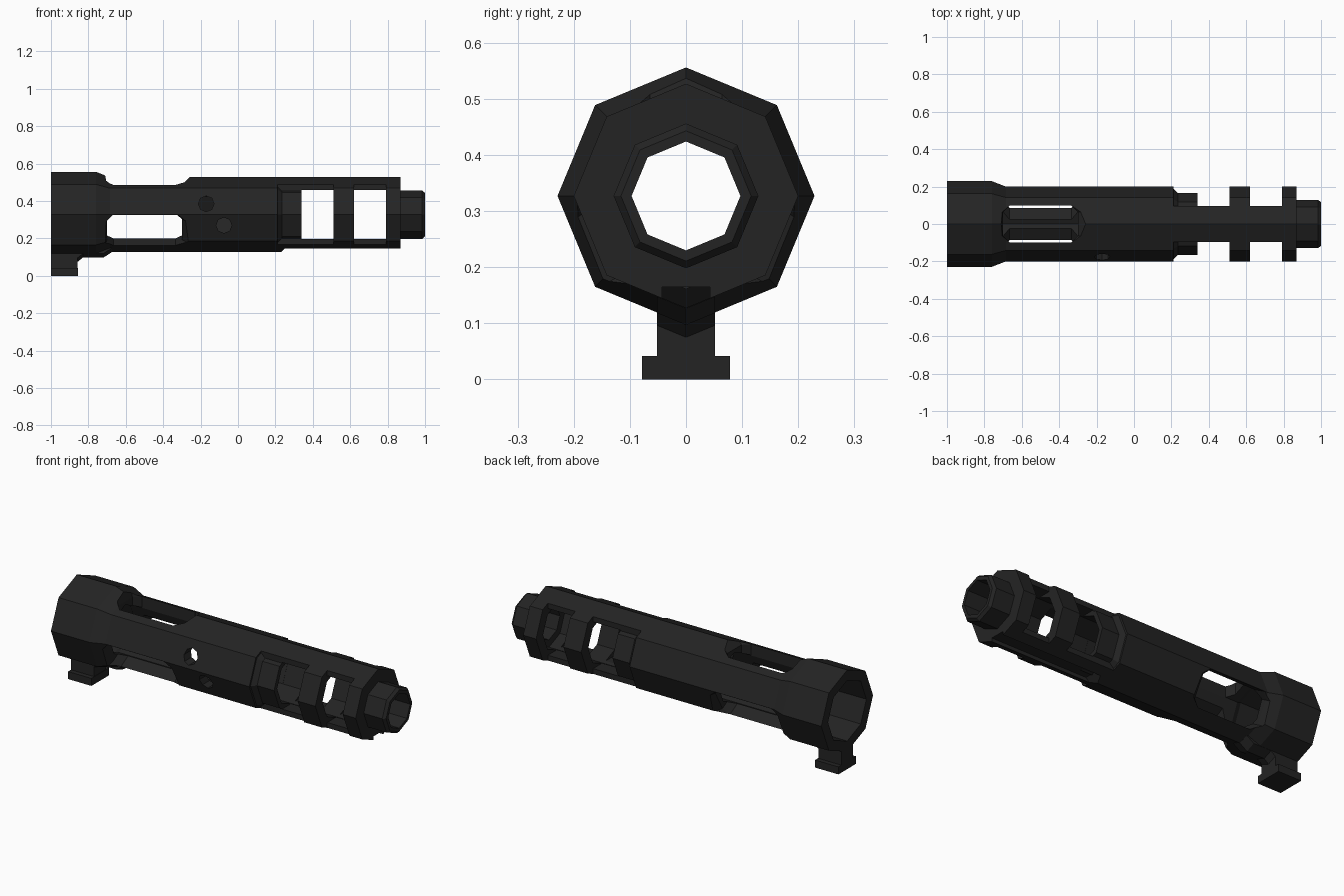
import bpy, bmesh, math
from mathutils import Vector

if "Cube" in bpy.data.objects:
    bpy.data.objects.remove(bpy.data.objects["Cube"])

CZ = 0.327  # height of the tube axis
mat = bpy.data.materials.new("dark_gunmetal")
mat.diffuse_color = (0.0175, 0.0175, 0.0175, 1)
mat.use_nodes = True
mat.node_tree.nodes["Principled BSDF"].inputs["Base Color"].default_value = mat.diffuse_color


def finish(name, bm):
    bmesh.ops.recalc_face_normals(bm, faces=bm.faces[:])
    me = bpy.data.meshes.new(name)
    bm.to_mesh(me)
    bm.free()
    me.materials.append(mat)
    ob = bpy.data.objects.new(name, me)
    bpy.context.collection.objects.link(ob)
    return ob


def lathe(name, profile, sides=8):
    """Closed ring from a closed (x, radius) profile round the tube axis."""
    bm = bmesh.new()
    rings = []
    for i in range(sides):
        a = 2 * math.pi * i / sides
        rings.append([bm.verts.new((x, r * math.cos(a), CZ + r * math.sin(a))) for x, r in profile])
    n = len(profile)
    for i in range(sides):
        p, q = rings[i], rings[(i + 1) % sides]
        for j in range(n):
            k = (j + 1) % n
            bm.faces.new((p[j], p[k], q[k], q[j]))
    return finish(name, bm)


def loft(name, levels):
    """Solid through a list of equal-length point loops."""
    bm = bmesh.new()
    rows = [[bm.verts.new(p) for p in lv] for lv in levels]
    n = len(rows[0])
    for a, b in zip(rows, rows[1:]):
        for j in range(n):
            k = (j + 1) % n
            bm.faces.new((a[j], a[k], b[k], b[j]))
    bm.faces.new(rows[0])
    bm.faces.new(rows[-1])
    return finish(name, bm)


def box(name, x0, x1, y0, y1, z0, z1):
    return loft(name, [[(x, y0, z0), (x, y1, z0), (x, y1, z1), (x, y0, z1)] for x in (x0, x1)])


def cut(target, cutter):
    m = target.modifiers.new("cut", 'BOOLEAN')
    m.operation = 'DIFFERENCE'
    m.solver = 'EXACT'
    m.object = cutter
    bpy.context.view_layer.objects.active = target
    bpy.ops.object.modifier_apply(modifier=m.name)
    bpy.data.objects.remove(cutter)


# Octagonal tube: wide rear collar, long body, narrow front nozzle, hollow bore
body = lathe("tube_body", [
    (-1, .229), (-.76, .229), (-.685, .2), (.87, .2), (.87, .129), (.985, .129), (1, .116),
    (1, .097), (.85, .097), (.85, .138), (-.74, .138), (-.78, .168), (-1, .17)])

# Three long slots at 120 degrees with clipped corners and a sloped front end
for deg in (90, 210, 330):
    a = math.radians(deg)
    d = Vector((0, math.cos(a), math.sin(a)))
    t = Vector((0, -math.sin(a), math.cos(a)))
    levels = []
    for r, x0, x1 in ((.05, -.7, -.3), (.158, -.7, -.3), (.26, -.72, -.2)):
        c, w = .035, .099
        loop = [(x0 + c, -w), (x1 - c, -w), (x1, c - w), (x1, w - c),
                (x1 - c, w), (x0 + c, w), (x0, w - c), (x0, c - w)]
        levels.append([Vector((x, 0, CZ)) + d * r + t * s for x, s in loop])
    cut(body, loft("slot_cutter", levels))

# Side windows leaving narrow top and bottom strips
for x0, x1, xs in ((.34, .51, .21), (.62, .79, .62)):
    cut(body, box("window_cutter", x0, x1, -.4, .4, CZ - .131, CZ + .131))
    for s in (-1, 1):
        y0, y1 = sorted((s * .095, s * .4))
        cut(body, box("side_cutter", xs, x1, y0, y1, 0, .7))

# Groove under the front half, with a sloped start
cut(body, loft("groove_cutter", [[(.27, y, .165), (.95, y, .165), (.95, y, .05), (.155, y, .05)]
                                 for y in (-.043, .043)]))

# Two round screw holes on the front side
for x, z in ((-.17, .385), (-.075, .27)):
    loops = [[(x + .042 * math.cos(i * math.pi / 4), y, z + .042 * math.sin(i * math.pi / 4))
              for i in range(8)] for y in (-.4, -.05)]
    cut(body, loft("hole_cutter", loops))

# Recessed ring behind the first window
lathe("recessed_ring", [(.2, .195), (.212, .188), (.235, .166), (.34, .166), (.34, .139), (.2, .139)])

# Foot under the rear collar
box("foot_stem", -1, -.857, -.052, .052, .001, .15)
box("foot_flange", -1, -.855, -.078, .078, 0, .042)


def keel(name, sections):
    """V-bottomed strip along x: (x, tip height)."""
    loft(name, [[(x, -.052, z + .0215), (x, 0, z), (x, .052, z + .0215),
                 (x, .052, .15), (x, -.052, .15)] for x, z in sections])


keel("foot_collar_keel", [(-.87, .075), (-.857, .075), (-.83, .097), (-.72, .097), (-.675, .1265)])
